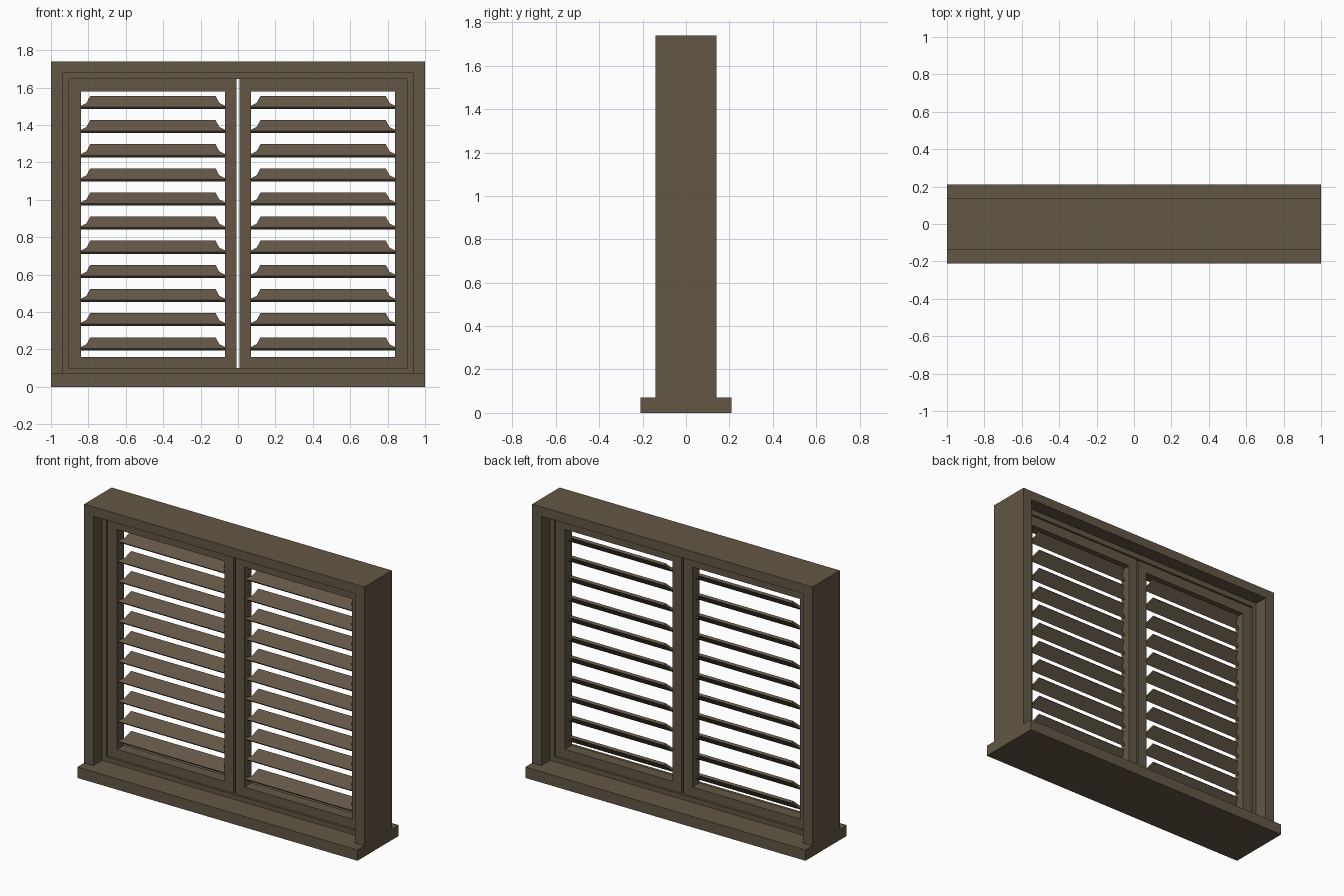
import bpy, bmesh
from mathutils import Vector

if "Cube" in bpy.data.objects:
    bpy.data.objects.remove(bpy.data.objects["Cube"])

wood = bpy.data.materials.new("dark_brown_wood")
wood.diffuse_color = (0.125, 0.095, 0.06, 1)
wood.use_nodes = True
wood.node_tree.nodes["Principled BSDF"].inputs["Base Color"].default_value = wood.diffuse_color


def finish(name, bm):
    bmesh.ops.recalc_face_normals(bm, faces=bm.faces)
    me = bpy.data.meshes.new(name)
    bm.to_mesh(me)
    bm.free()
    me.materials.append(wood)
    ob = bpy.data.objects.new(name, me)
    bpy.context.collection.objects.link(ob)
    return ob


def prism(bm, pts, offset):
    """Extrude a planar outline by an offset vector."""
    face = bm.faces.new([bm.verts.new(p) for p in pts])
    ext = bmesh.ops.extrude_face_region(bm, geom=[face])["geom"]
    verts = [g for g in ext if isinstance(g, bmesh.types.BMVert)]
    bmesh.ops.translate(bm, verts=verts, vec=offset)
    if not face.is_valid or face not in bm.faces:
        return


def box(name, x0, x1, y0, y1, z0, z1):
    bm = bmesh.new()
    bmesh.ops.create_cube(bm, size=1)
    for v in bm.verts:
        v.co = Vector(((x0 + x1) / 2 + v.co.x * (x1 - x0),
                       (y0 + y1) / 2 + v.co.y * (y1 - y0),
                       (z0 + z1) / 2 + v.co.z * (z1 - z0)))
    return finish(name, bm)


def ring(name, outer, inner, half_depth):
    """Rectangular frame with mitred corners; rects are x0, x1, z0, z1."""
    bm = bmesh.new()

    def loop(r, y):
        x0, x1, z0, z1 = r
        return [bm.verts.new((x, y, z)) for x, z in
                ((x0, z0), (x1, z0), (x1, z1), (x0, z1))]

    loops = [loop(outer, -half_depth), loop(inner, -half_depth),
             loop(inner, half_depth), loop(outer, half_depth)]
    for a in range(4):
        p, q = loops[a], loops[(a + 1) % 4]
        for i in range(4):
            j = (i + 1) % 4
            bm.faces.new((p[i], p[j], q[j], q[i]))
    return finish(name, bm)


# Sill and three-sided outer casing
box("sill", -1, 1, -0.21, 0.21, 0, 0.07)
bm = bmesh.new()
outline = [(-1, 0.07), (-1, 1.74), (1, 1.74), (1, 0.07),
           (0.935, 0.07), (0.935, 1.68), (-0.935, 1.68), (-0.935, 0.07)]
prism(bm, [(x, -0.14, z) for x, z in outline], Vector((0, 0.28, 0)))
finish("outer_casing", bm)

# Stepped stop inside the casing
ring("inner_stop", (-0.935, 0.935, 0.07, 1.68), (-0.905, 0.905, 0.10, 1.645), 0.05)

# Two shutters with eleven tilted slats each
for side, s in (("left", -1), ("right", 1)):
    ox = sorted((s * 0.007, s * 0.905))
    ix = sorted((s * 0.07, s * 0.84))
    ring(side + "_shutter_frame", (*ox, 0.10, 1.645), (*ix, 0.16, 1.58), 0.036)

    bm = bmesh.new()
    a, b = ix
    t = 0.011                                  # slat thickness along each axis
    for i in range(11):
        z = 0.195 + i * 0.129
        # low front edge is full width, high back edge has cut corners
        shape = [(a, 0), (b, 0), (b, 0.007), (b - 0.03, 0.022), (b - 0.05, 0.059),
                 (a + 0.05, 0.059), (a + 0.03, 0.022), (a, 0.007)]
        prism(bm, [(x, -0.01 + d, z + d) for x, d in shape], Vector((0, -t, t)))
    finish(side + "_shutter_slats", bm)
